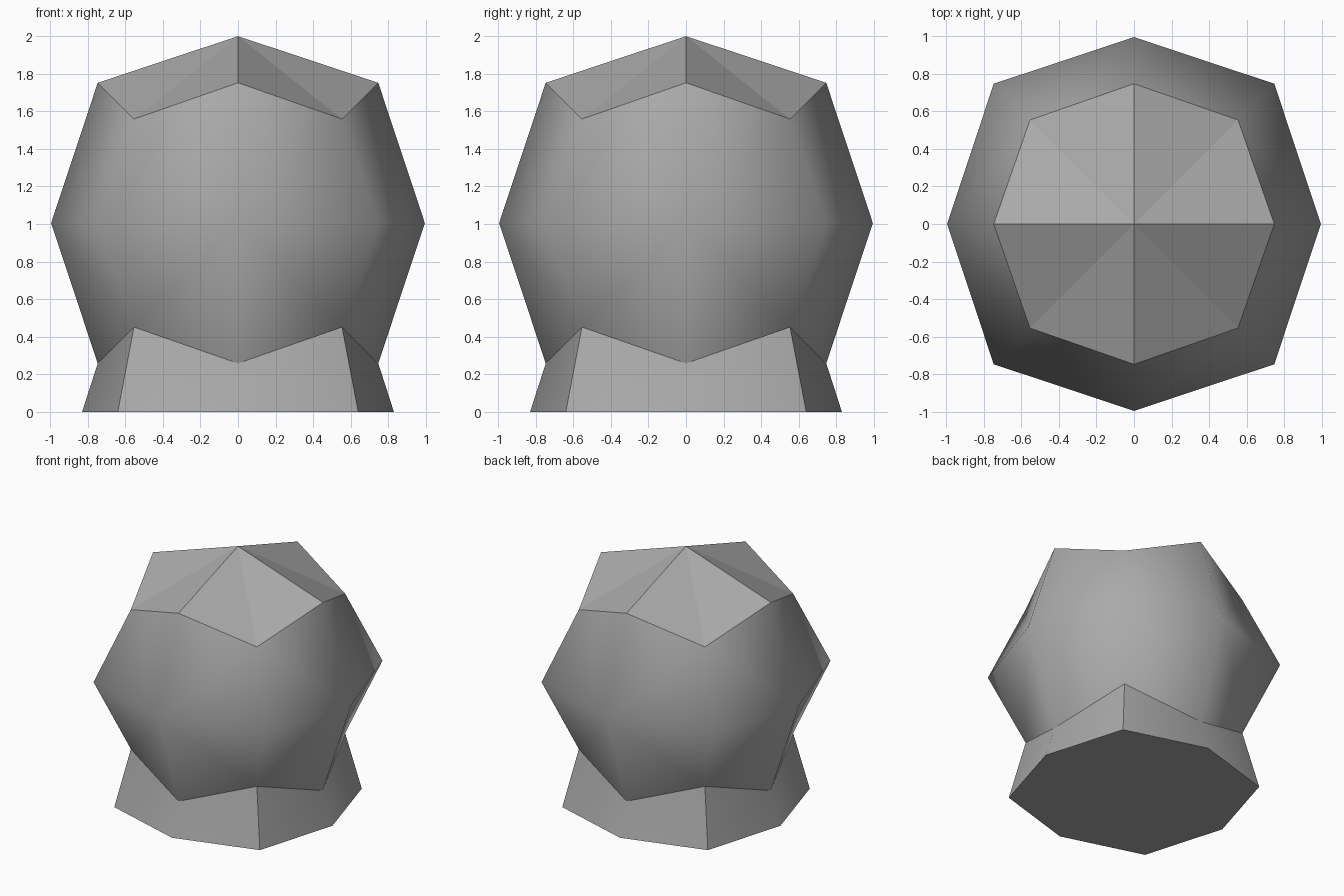
import bpy, bmesh

if "Cube" in bpy.data.objects:
    bpy.data.objects.remove(bpy.data.objects["Cube"])

RADIUS = {1: 0.995, 2: 0.747, 3: 0.554}   # face centre, edge middle, corner
CENTRE_Z = 1.005

grey = bpy.data.materials.new("grey")
grey.diffuse_color = (0.4, 0.4, 0.4, 1)
grey.use_nodes = True
grey.node_tree.nodes["Principled BSDF"].inputs["Base Color"].default_value = grey.diffuse_color

# Rounded body: a cube split into 2 x 2 per side and bulged outwards
bm = bmesh.new()
bmesh.ops.create_cube(bm, size=2)
bmesh.ops.subdivide_edges(bm, edges=bm.edges[:], cuts=1, use_grid_fill=True)
for v in bm.verts:
    v.co *= RADIUS[sum(abs(c) > 0.5 for c in v.co)]
    v.co.z += CENTRE_Z

# Sides are smooth; the four top facets stay flat
top = max(bm.verts, key=lambda v: v.co.z)
bottom = min(bm.verts, key=lambda v: v.co.z)
for f in bm.faces:
    f.smooth = top not in f.verts
for f in top.link_faces:
    for e in f.edges:
        e.smooth = False

# Flared base: the open bottom rim pulled down to a flat octagon
bmesh.ops.delete(bm, geom=[bottom], context='VERTS')
rim = [e for e in bm.edges if e.is_boundary]
ring = bmesh.ops.extrude_edge_only(bm, edges=rim)["geom"]
for e in rim:
    e.smooth = False
floor_edges = [g for g in ring if isinstance(g, bmesh.types.BMEdge)]
for v in (g for g in ring if isinstance(g, bmesh.types.BMVert)):
    corner = abs(v.co.x) > 0.1 and abs(v.co.y) > 0.1
    if corner:                                # crease down each corner
        for e in v.link_edges:
            if e not in floor_edges:
                e.smooth = False
    v.co.x *= 0.64 / 0.554 if corner else 0.83 / 0.747
    v.co.y *= 0.64 / 0.554 if corner else 0.83 / 0.747
    v.co.z = 0
for e in floor_edges:
    for f in e.link_faces:
        f.smooth = True
    e.smooth = False
floor = bmesh.ops.contextual_create(bm, geom=floor_edges)["faces"]
for f in floor:
    f.smooth = False

# Fold every bulged quad along its short diagonal
quads = [f for f in bm.faces if len(f.verts) == 4]
bmesh.ops.triangulate(bm, faces=quads, quad_method='SHORT_EDGE')
bmesh.ops.recalc_face_normals(bm, faces=bm.faces[:])

mesh = bpy.data.meshes.new("faceted_ball_on_base")
bm.to_mesh(mesh)
bm.free()
mesh.materials.append(grey)
obj = bpy.data.objects.new("faceted_ball_on_base", mesh)
bpy.context.collection.objects.link(obj)
